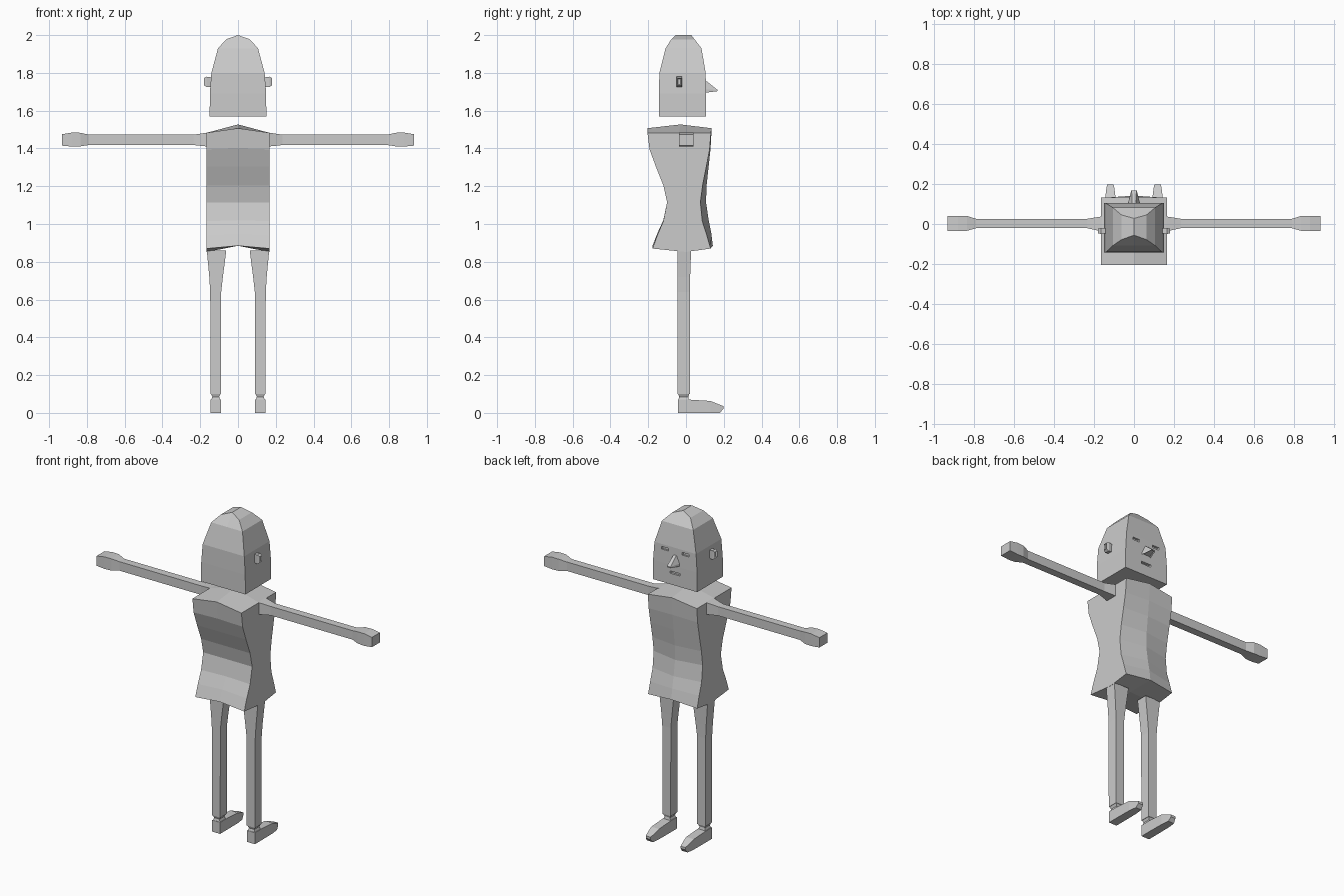
import bpy, bmesh

grey = bpy.data.materials.new("plain grey")
grey.diffuse_color = (0.6, 0.6, 0.6, 1)


def finish(name, bm):
    bmesh.ops.recalc_face_normals(bm, faces=bm.faces)
    me = bpy.data.meshes.new(name)
    bm.to_mesh(me)
    bm.free()
    me.materials.append(grey)
    ob = bpy.data.objects.new(name, me)
    bpy.context.collection.objects.link(ob)
    return ob


def loft(name, rings, caps=(True, True), sx=1, dish=None, extra=None):
    """Skin equal-length rings of points; dish = (inset, depth) hollows the end cap."""
    bm = bmesh.new()
    vs = [[bm.verts.new((sx * p[0], p[1], p[2])) for p in r] for r in rings]
    n = len(vs[0])
    for a, b in zip(vs, vs[1:]):
        for i in range(n):
            j = (i + 1) % n
            bm.faces.new((a[i], a[j], b[j], b[i]))
    for k, on in ((0, caps[0]), (-1, caps[1])):
        if on:
            f = bm.faces.new(vs[k])
    if extra:
        extra(bm, vs)
    bmesh.ops.recalc_face_normals(bm, faces=bm.faces)
    if dish:
        bmesh.ops.inset_region(bm, faces=[f], thickness=dish[0], depth=-dish[1])
    return finish(name, bm)


def rect_z(x0, x1, y0, y1, z):
    return [(x0, y0, z), (x1, y0, z), (x1, y1, z), (x0, y1, z)]


def rect_x(x, y0, y1, z0, z1):
    return [(x, y0, z0), (x, y1, z0), (x, y1, z1), (x, y0, z1)]


# Torso: eight-point rings, with a centre seam front and back
# columns: z side, z centre, back y, front side y, front centre y
TORSO = [
    (0.870, 0.885, -0.177, 0.130, 0.142),
    (0.940, 0.950, -0.152, 0.110, 0.134),
    (1.015, 1.020, -0.120, 0.086, 0.120),
    (1.115, 1.115, -0.100, 0.076, 0.106),
    (1.205, 1.205, -0.120, 0.088, 0.109),
    (1.305, 1.305, -0.160, 0.108, 0.120),
    (1.395, 1.400, -0.193, 0.125, 0.130),
    (1.483, 1.507, -0.204, 0.132, 0.136),
]
W = 0.166
rings = []
for i, (zs, zc, yb, yf, yc) in enumerate(TORSO):
    zm = 0.852 if i == 0 else zs
    ym = 0.0 if i == 0 else (yb + yf) / 2
    rings.append([(-W, yb, zs), (0, yb, zc), (W, yb, zs), (W, ym, zm),
                  (W, yf, zs), (0, yc, zc), (-W, yf, zs), (-W, ym, zm)])


def torso_caps(bm, vs):
    for r, z in ((vs[0], 0.885), (vs[-1], 1.527)):
        c = bm.verts.new((0, -0.03, z))
        for a, b, d in ((7, 0, 1), (1, 2, 3), (3, 4, 5), (5, 6, 7)):
            bm.faces.new((r[a], r[b], r[d], c))


loft("torso", rings, (False, False), extra=torso_caps)

# Head: tapered block ending in a short ridge
HEAD = [(1.57, 0.150, -0.143, 0.106), (1.69, 0.149, -0.143, 0.106),
        (1.80, 0.141, -0.141, 0.104), (1.93, 0.106, -0.108, 0.082)]
rings = [[(-w, b, z), (0, b, z), (w, b, z), (w, f, z), (0, f, z), (-w, f, z)]
         for z, w, b, f in HEAD]
rings.append([(-0.062, -0.078, 1.978), (0, -0.056, 2.0), (0.062, -0.078, 1.978),
              (0.062, 0.045, 1.978), (0, 0.028, 2.0), (-0.062, 0.045, 1.978)])


def head_cap(bm, vs):
    t = vs[-1]
    bm.faces.new((t[0], t[1], t[4], t[5]))
    bm.faces.new((t[1], t[2], t[3], t[4]))


head = loft("head", rings, (True, False), extra=head_cap)

# Shallow slots for the eyes and mouth
for name, x, z, w, h in (("left_eye", 0.07, 1.778, 0.028, 0.009),
                         ("right_eye", -0.07, 1.778, 0.028, 0.009),
                         ("mouth", 0, 1.645, 0.04, 0.008)):
    cut = loft(name + "_cutter", [
        [(x - w * .7, 0.094, z - h), (x + w * .7, 0.094, z - h),
         (x + w * .7, 0.094, z + h * .6), (x - w * .7, 0.094, z + h * .6)],
        [(x - w, 0.115, z - h), (x + w, 0.115, z - h),
         (x + w, 0.115, z + h), (x - w, 0.115, z + h)]])
    cut.hide_render = True
    cut.hide_viewport = True
    mod = head.modifiers.new(name, "BOOLEAN")
    mod.operation = "DIFFERENCE"
    mod.solver = "EXACT"
    mod.object = cut

# Nose: flared wedge with a hollow underside
loft("nose", [
    [(-0.009, 0.10, 1.757), (0.009, 0.10, 1.757), (0.009, 0.112, 1.754), (-0.009, 0.112, 1.754)],
    [(-0.031, 0.10, 1.712), (0.031, 0.10, 1.712), (0.012, 0.167, 1.710), (-0.012, 0.167, 1.710)],
    [(-0.031, 0.10, 1.695), (0.031, 0.10, 1.695), (0.014, 0.167, 1.703), (-0.014, 0.167, 1.703)],
], dish=(0.007, 0.006))

for side, s in (("left", 1), ("right", -1)):
    # Ear: small chamfered block with a hollow outer face
    loft(side + "_ear", [
        rect_x(0.135, -0.045, -0.022, 1.728, 1.775),
        rect_x(0.166, -0.050, -0.020, 1.724, 1.780),
        rect_x(0.180, -0.046, -0.024, 1.735, 1.772),
    ], sx=s, dish=(0.006, 0.008))

    # Arm and hand
    loft(side + "_arm", [
        rect_x(0.160, -0.037, 0.038, 1.410, 1.484),
        rect_x(0.235, -0.021, 0.026, 1.418, 1.473),
        rect_x(0.790, -0.021, 0.026, 1.418, 1.473),
        rect_x(0.835, -0.034, 0.040, 1.411, 1.483),
        rect_x(0.880, -0.036, 0.041, 1.410, 1.484),
        rect_x(0.933, -0.036, 0.041, 1.415, 1.475),
    ], sx=s)

    # Leg: wide at the hip, straight below
    loft(side + "_leg", [
        rect_z(0.090, 0.146, -0.044, 0.020, 0.100),
        rect_z(0.089, 0.147, -0.044, 0.020, 0.640),
        rect_z(0.080, 0.152, -0.044, 0.022, 0.720),
        rect_z(0.062, 0.165, -0.044, 0.027, 0.860),
    ], sx=s)

    # Ankle
    loft(side + "_ankle", [
        rect_z(0.093, 0.143, -0.041, 0.016, 0.066),
        rect_z(0.100, 0.136, -0.036, 0.012, 0.085),
        rect_z(0.092, 0.144, -0.042, 0.018, 0.101),
    ], sx=s)

    # Foot: sections from heel to toe (y, half width, bottom z, top z)
    foot = [(-0.043, 0.027, 0, 0.070), (0.020, 0.027, 0, 0.070),
            (0.130, 0.026, 0, 0.063), (0.180, 0.020, 0.0, 0.043), (0.198, 0.016, 0.022, 0.036)]
    loft(side + "_foot", [
        [(0.118 - w, y, b), (0.118 + w, y, b), (0.118 + w, y, t), (0.118 - w, y, t)]
        for y, w, b, t in foot], sx=s)
